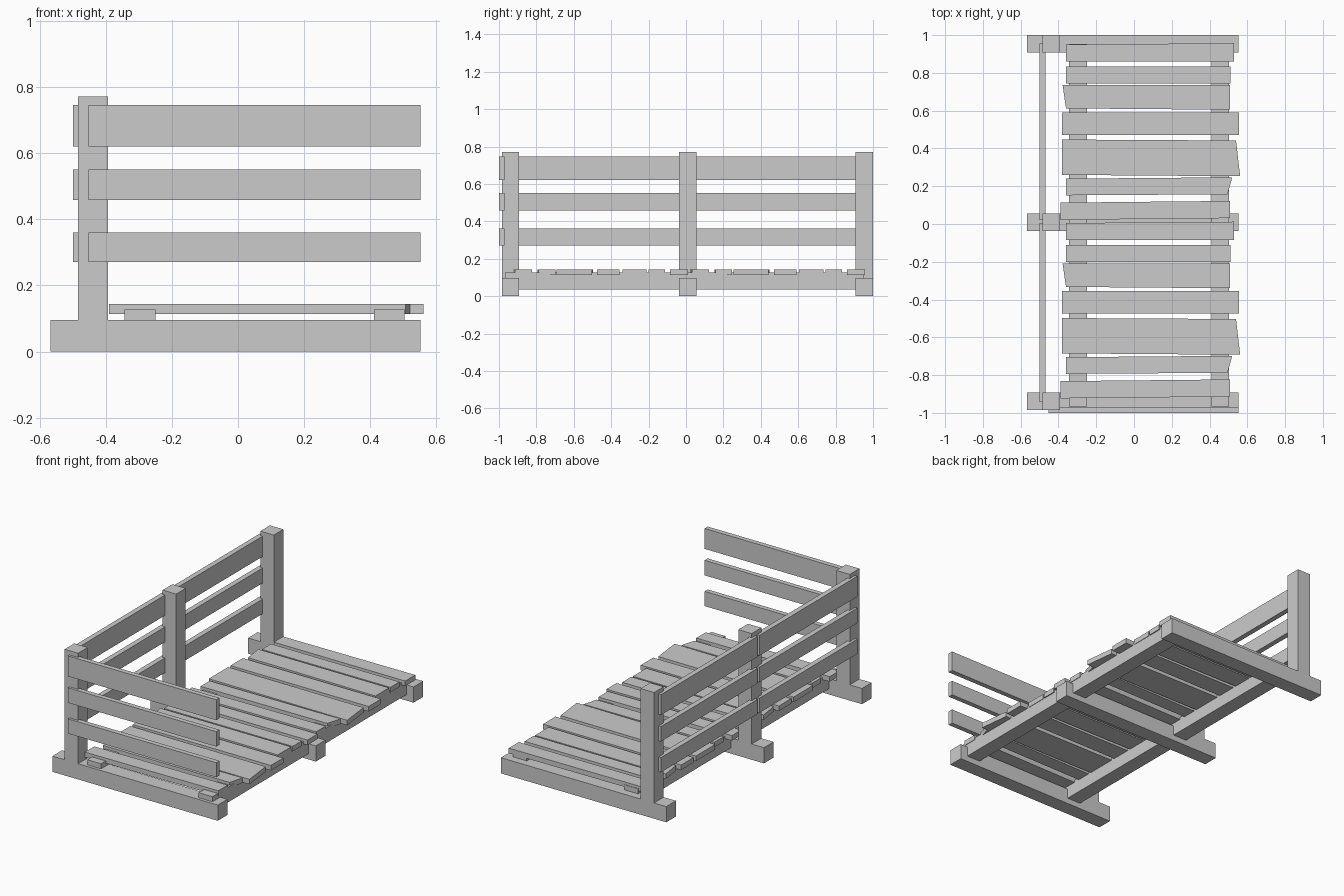
import bpy
import bmesh

cube = bpy.data.objects.get("Cube")
if cube:
    bpy.data.objects.remove(cube, do_unlink=True)

wood = bpy.data.materials.new("grey_wood")
wood.use_nodes = True
GREY = (0.6, 0.6, 0.6, 1)
wood.diffuse_color = GREY
wood.node_tree.nodes["Principled BSDF"].inputs["Base Color"].default_value = GREY


def prism(name, corners, z0, z1):
    """Flat-sided board: an outline in plan, raised from z0 to z1."""
    bm = bmesh.new()
    base = bm.faces.new([bm.verts.new((x, y, z0)) for x, y in corners])
    top = bmesh.ops.extrude_face_region(bm, geom=[base])["geom"]
    verts = [v for v in top if isinstance(v, bmesh.types.BMVert)]
    bmesh.ops.translate(bm, verts=verts, vec=(0, 0, z1 - z0))
    bmesh.ops.recalc_face_normals(bm, faces=bm.faces)
    mesh = bpy.data.meshes.new(name)
    bm.to_mesh(mesh)
    bm.free()
    mesh.materials.append(wood)
    obj = bpy.data.objects.new(name, mesh)
    bpy.context.collection.objects.link(obj)
    return obj


def box(name, x0, x1, y0, y1, z0, z1):
    return prism(name, [(x0, y0), (x1, y0), (x1, y1), (x0, y1)], z0, z1)


# Ground sills with an upright post on each
for place, y in (("front", -0.985), ("middle", -0.037), ("back", 0.907)):
    box(place + "_sill", -0.567, 0.553, y, y + 0.093, 0, 0.096)
    box(place + "_post", -0.484, -0.393, y, y + 0.093, 0.096, 0.772)

# Joists under the deck
for side, x in (("right", -0.343), ("left", 0.411)):
    box(side + "_joist", x, x + 0.093, -0.967, 0.953, 0.035, 0.127)

# Side rails in two bays, and the front rails
for level, z0, z1 in (("low", 0.271, 0.361), ("mid", 0.459, 0.551), ("top", 0.621, 0.746)):
    box(level + "_side_rail_back", -0.5, -0.468, 0.022, 0.955, z0, z1)
    box(level + "_side_rail_front", -0.5, -0.468, -0.943, 0.005, z0, z1)
    box(level + "_front_rail", -0.452, 0.553, -1.0, -0.97, z0, z1)

# Uneven deck planks: corners front-right, front-left, back-left, back-right
planks = [
    [(-0.36, 0.86), (0.53, 0.86), (0.53, 0.957), (-0.36, 0.95)],
    [(-0.36, 0.745), (0.51, 0.745), (0.51, 0.833), (-0.36, 0.833)],
    [(-0.36, 0.612), (0.507, 0.605), (0.507, 0.735), (-0.378, 0.735)],
    [(-0.38, 0.47), (0.555, 0.47), (0.555, 0.59), (-0.38, 0.59)],
    [(-0.38, 0.26), (0.562, 0.253), (0.54, 0.442), (-0.38, 0.447)],
    [(-0.36, 0.152), (0.495, 0.157), (0.52, 0.247), (-0.36, 0.24)],
    [(-0.39, 0.022), (0.507, 0.031), (0.507, 0.122), (-0.39, 0.113)],
]
for bay, shift in (("back", 0), ("front", -0.945)):
    for i, corners in enumerate(planks, 1):
        prism(f"{bay}_plank_{i}", [(x, y + shift) for x, y in corners], 0.113, 0.144)
